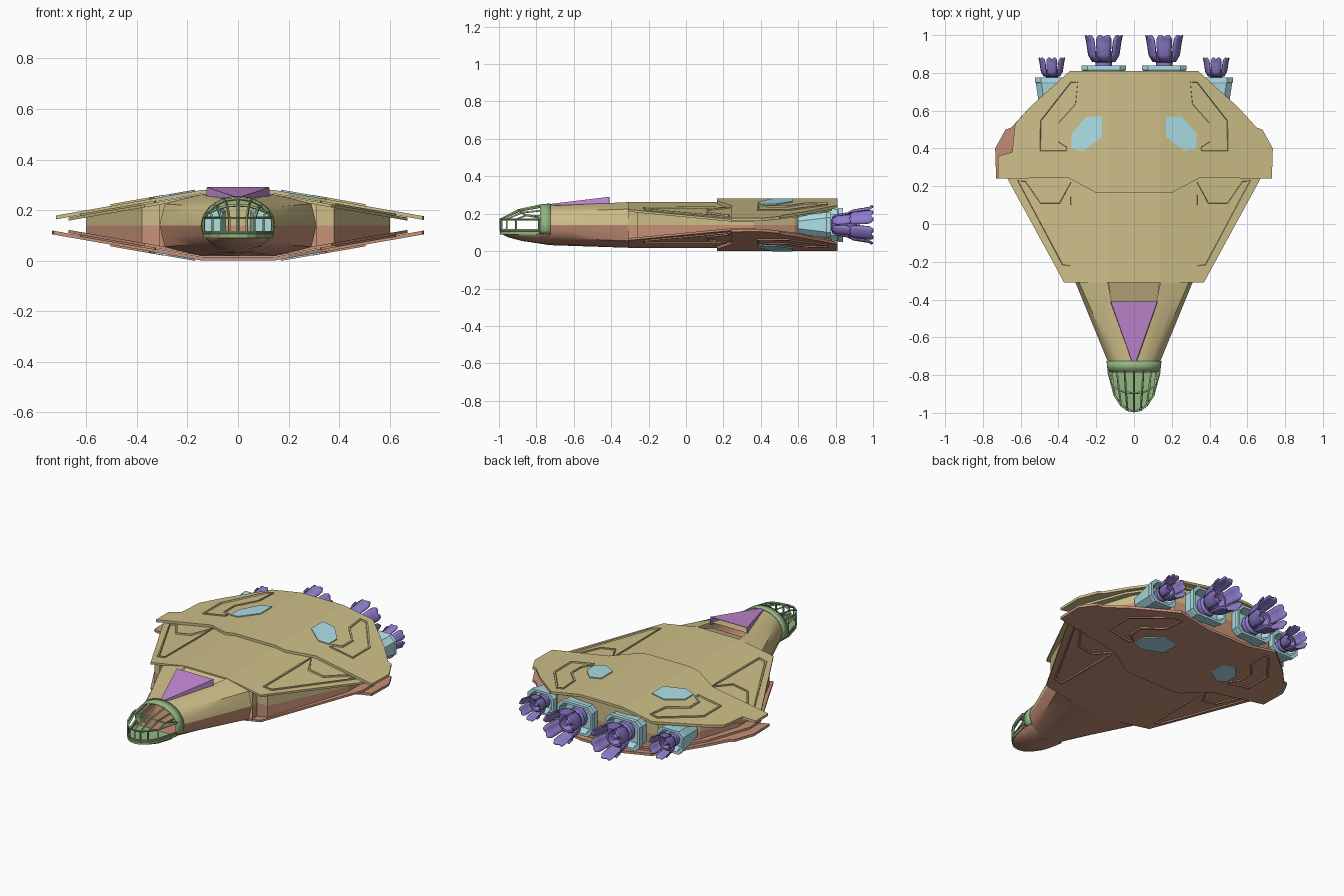
import bpy, bmesh
from math import sin, cos, pi, radians

if "Cube" in bpy.data.objects:
    bpy.data.objects.remove(bpy.data.objects["Cube"])

MID = 0.14  # plane the upper and lower hull mirror about


def material(name, rgb):
    m = bpy.data.materials.new(name)
    m.diffuse_color = (*rgb, 1)
    m.use_nodes = True
    m.node_tree.nodes["Principled BSDF"].inputs["Base Color"].default_value = m.diffuse_color
    return m


GOLD = material("gold", (0.62, 0.52, 0.25))
RUST = material("rust", (0.58, 0.29, 0.19))
GREEN = material("green", (0.29, 0.47, 0.22))
VIOLET = material("violet", (0.54, 0.25, 0.65))
INDIGO = material("indigo", (0.27, 0.2, 0.6))
CYAN = material("cyan", (0.42, 0.74, 0.8))


def finish(name, bm, mat, flip=False, smooth=False, solid=0):
    if flip:
        for v in bm.verts:
            v.co.z = 2 * MID - v.co.z
    bmesh.ops.recalc_face_normals(bm, faces=bm.faces)
    me = bpy.data.meshes.new(name)
    bm.to_mesh(me)
    bm.free()
    ob = bpy.data.objects.new(name, me)
    bpy.context.collection.objects.link(ob)
    me.materials.append(mat)
    if smooth:
        bpy.ops.object.select_all(action='DESELECT')
        ob.select_set(True)
        bpy.context.view_layer.objects.active = ob
        bpy.ops.object.shade_smooth_by_angle(angle=radians(30))
    if solid:
        s = ob.modifiers.new("thickness", 'SOLIDIFY')
        s.thickness, s.offset = solid, 0
    return ob


def grid(rows, closed=False, skip=()):
    """Skin rows of points; skip holds (row, column) cells left open."""
    bm = bmesh.new()
    vs = [[bm.verts.new(p) for p in r] for r in rows]
    n = len(rows[0])
    for i in range(len(rows) - 1):
        for j in range(n if closed else n - 1):
            if (i, j) not in skip:
                k = (j + 1) % n
                bm.faces.new((vs[i][j], vs[i][k], vs[i + 1][k], vs[i + 1][j]))
    return bm, vs


def height(x, peak):
    return peak - 0.175 * max(0, abs(x) - 0.14)


def mirrored(pts):
    return [(-x, *rest) for x, *rest in reversed(pts)]


def plate(name, outline, peak, th, mat, flip, frame=0):
    """Armour plate folded over the roof slope, with optional sunken centre."""
    bm = bmesh.new()
    bm.faces.new([bm.verts.new((x, y, 0)) for x, y in outline])
    for x in (-0.14, 0.14):
        bmesh.ops.bisect_plane(bm, geom=bm.verts[:] + bm.edges[:] + bm.faces[:],
                               plane_co=(x, 0, 0), plane_no=(1, 0, 0))
    for v in bm.verts:
        v.co.z = height(v.co.x, peak)
    top = bm.faces[:]
    ext = bmesh.ops.extrude_face_region(bm, geom=top, use_keep_orig=True)
    for g in ext["geom"]:
        if isinstance(g, bmesh.types.BMVert):
            g.co.z -= th
    if frame:
        bmesh.ops.recalc_face_normals(bm, faces=bm.faces)
        bmesh.ops.inset_region(bm, faces=top, thickness=frame, depth=0)
        bmesh.ops.inset_region(bm, faces=top, thickness=0.003, depth=-0.007)
    return finish(name, bm, mat, flip)


# Plan outlines, right half
deck = [(.29, -.31), (.37, -.31), (.67, .24), (.67, .35), (.55, .58), (.34, .78)]
rear = [(.2, .165), (.35, .245), (.73, .24), (.735, .40), (.68, .5), (.65, .51),
        (.55, .62), (.34, .81)]
rear_cut = [(.2, .165), (.35, .245), (.72, .24), (.72, .36), (.645, .38), (.63, .53),
            (.55, .62), (.34, .81)]
wall = [(.31, -.31), (.31, -.26), (.38, -.26), (.6, .2), (.6, .36), (.5, .58),
        (.34, .75), (.14, .78)]
rear_panel = [(.29, .76), (.34, .76), (.505, .55), (.505, .38), (.35, .38),
              (.345, .41), (.39, .44), (.39, .53), (.30, .63)]
wing_panel = [(.33, -.23), (.385, -.225), (.625, .235), (.57, .235), (.49, .12),
              (.40, .12), (.33, .235), (.325, .1)]
window = [(.17, .57), (.25, .57), (.33, .48), (.33, .40), (.27, .385), (.17, .46)]

# Fuselage section blends from a nose arch to the faceted body
angles = [0, 20, 40, 50, 60, 70, 90]
body = [(.31, .14), (.30, .185), (.29, .225), (.24, .238), (.19, .25), (.14, .262), (0, .262)]


def section(y):
    t = (y + .73) / .42
    half = []
    for a, (bx, bz) in zip(angles, body):
        ax, az = .138 * cos(radians(a)), .14 + .108 * sin(radians(a))
        half.append((ax + (bx - ax) * t, y, az + (bz - az) * t))
    return half + mirrored(half[:-1])


for side, mat, flip in (("upper", GOLD, False), ("lower", RUST, True)):
    plate(side + "_deck", deck + mirrored(deck), .263, .012, mat, flip)
    plate(side + "_rear_armour", rear + mirrored(rear if flip else rear_cut), .28, .015, mat, flip)
    # Side walls below the deck
    w = wall + mirrored(wall)
    bm, _ = grid([[(x, y, MID) for x, y in w], [(x, y, height(x, .257)) for x, y in w]])
    finish(side + "_side_wall", bm, mat, flip)
    # Tapering front fuselage, open behind the canopy on top
    bm, _ = grid([section(y) for y in (-.73, -.6, -.41, -.31)],
                 skip=() if flip else ((2, 5), (2, 6)))
    finish(side + "_fuselage", bm, mat, flip, smooth=True)
    # Panels and windows on both sides
    for tag, fn in (("right", lambda p: p), ("left", mirrored)):
        plate(f"{side}_{tag}_rear_panel", fn(rear_panel), .287, .008, mat, flip, .01)
        plate(f"{side}_{tag}_wing_panel", fn(wing_panel), .270, .008, mat, flip, .01)
        plate(f"{side}_{tag}_window", fn(window), .286, .01, CYAN, flip)

# Chin under the cockpit
rows = []
for y, w, base, depth in ((-.73, .138, .14, .108), (-.80, .131, .105, .062), (-.88, .112, .10, .045),
                          (-.95, .08, .10, .026), (-.985, .04, .10, .01)):
    rows.append([(w * cos(pi * k / 12), y, base - depth * sin(pi * k / 12)) for k in range(13)])
bm, vs = grid(rows)
bm.faces.new(vs[-1])
finish("chin", bm, RUST, smooth=True)

# Canopy wedge and the recess behind it
bm, vs = grid([[(-.125, -.41, .24), (-.122, -.41, .289), (.122, -.41, .289), (.125, -.41, .24)],
               [(-.012, -.73, .24), (-.008, -.73, .25), (.008, -.73, .25), (.012, -.73, .24)]])
finish("canopy", bm, VIOLET, solid=.004)
bm, _ = grid([[(-.135, -.31, .255), (.135, -.31, .255)], [(-.118, -.43, .215), (.118, -.43, .215)]])
finish("canopy_recess", bm, GOLD)

# Cockpit cage: ribs run from the rim back to the ring
rim = [(.135, -.785), (.102, -.91), (.068, -.96), (.035, -.985), (0, -.992)]
arch = [(.134 * cos(radians(a)), -.775, .14 + .105 * sin(radians(a))) for a in (16, 28, 47, 68, 90)]
mid = [((x + a[0]) / 2, (y + a[1]) / 2 - .012, (.17 + a[2]) / 2 + .012) for (x, y), a in zip(rim, arch)]
rows = [[(x, y, .108) for x, y in rim], [(x, y, .17) for x, y in rim], mid, arch]
bm, _ = grid([r + mirrored(r[:-1]) for r in rows])
cage = finish("cockpit_cage", bm, GREEN)
wf = cage.modifiers.new("bars", 'WIREFRAME')
wf.thickness = .011
wf.use_boundary = True
full = rim + mirrored(rim[:-1])
bm, vs = grid([[(x, y, z) for x, y in full] for z in (.092, .118)])
bm.faces.new(vs[0])
finish("cockpit_sill", bm, GREEN, solid=.006)
ring = [radians(-26 + 232 * k / 24) for k in range(25)]
bm, _ = grid([[(r * cos(a), y, .14 + h * sin(a)) for a in ring]
              for y, r, h in ((-.78, .136, .106), (-.725, .142, .111))])
finish("cockpit_ring", bm, GREEN, smooth=True, solid=.008)


# Engines: chamfered housing, turned throat and six flared petals
def engine(tag, cx, end, s, y0, y1, hw, hh, taper):
    def frame(y, k, d=0):
        a, b, c = (hw - d) * k, (hh - d) * k, .03
        return [(cx + x, y, MID + z) for x, z in
                ((a, b - c), (a - c, b), (c - a, b), (-a, b - c),
                 (-a, c - b), (c - a, -b), (a - c, -b), (a, c - b))]
    bm, vs = grid([frame(y0, taper), frame(y1 - .03, .96), frame(y1 - .025, 1), frame(y1, 1),
                   frame(y1, 1, .014), frame(y1 - .05, 1, .024)], closed=True)
    bm.faces.new(vs[0])
    bm.faces.new(vs[-1])
    finish(tag + "_housing", bm, CYAN)

    prof = [(.035, -.23), (.058, -.2), (.058, -.17), (.044, -.16), (.044, -.145), (.062, -.135),
            (.064, -.1), (.054, -.085), (.042, -.085), (.03, -.12), (.018, -.12), (.012, -.07)]
    bm, vs = grid([[(cx + s * r * cos(pi * k / 12), end + s * y, MID + s * r * sin(pi * k / 12))
                    for k in range(24)] for r, y in prof], closed=True)
    bm.faces.new(vs[-1])
    finish(tag + "_throat", bm, INDIGO, smooth=True)

    bm = bmesh.new()
    for p in range(6):
        rows = []
        for r, y, half in ((.06, -.14, 22), (.08, -.105, 27), (.088, -.05, 27), (.094, -.018, 25), (.101, 0, 17)):
            row = []
            for k in (-1, -.5, 0, .5, 1):
                a = radians(90 + 60 * p + half * k)
                yy = y - (.012 if y == 0 and k == 0 else 0)
                row.append(bm.verts.new((cx + s * r * cos(a), end + s * yy, MID + s * r * sin(a))))
            rows.append(row)
        for u, v in zip(rows, rows[1:]):
            for j in range(4):
                bm.faces.new((u[j], u[j + 1], v[j + 1], v[j]))
    finish(tag + "_petals", bm, INDIGO, smooth=True, solid=.007 * s)


for tag, sx in (("right", 1), ("left", -1)):
    engine(tag + "_inner_engine", sx * .16, 1.0, 1.0, .62, .84, .117, .09, .85)
    engine(tag + "_outer_engine", sx * .435, .88, .7, .60, .775, .088, .07, .72)
